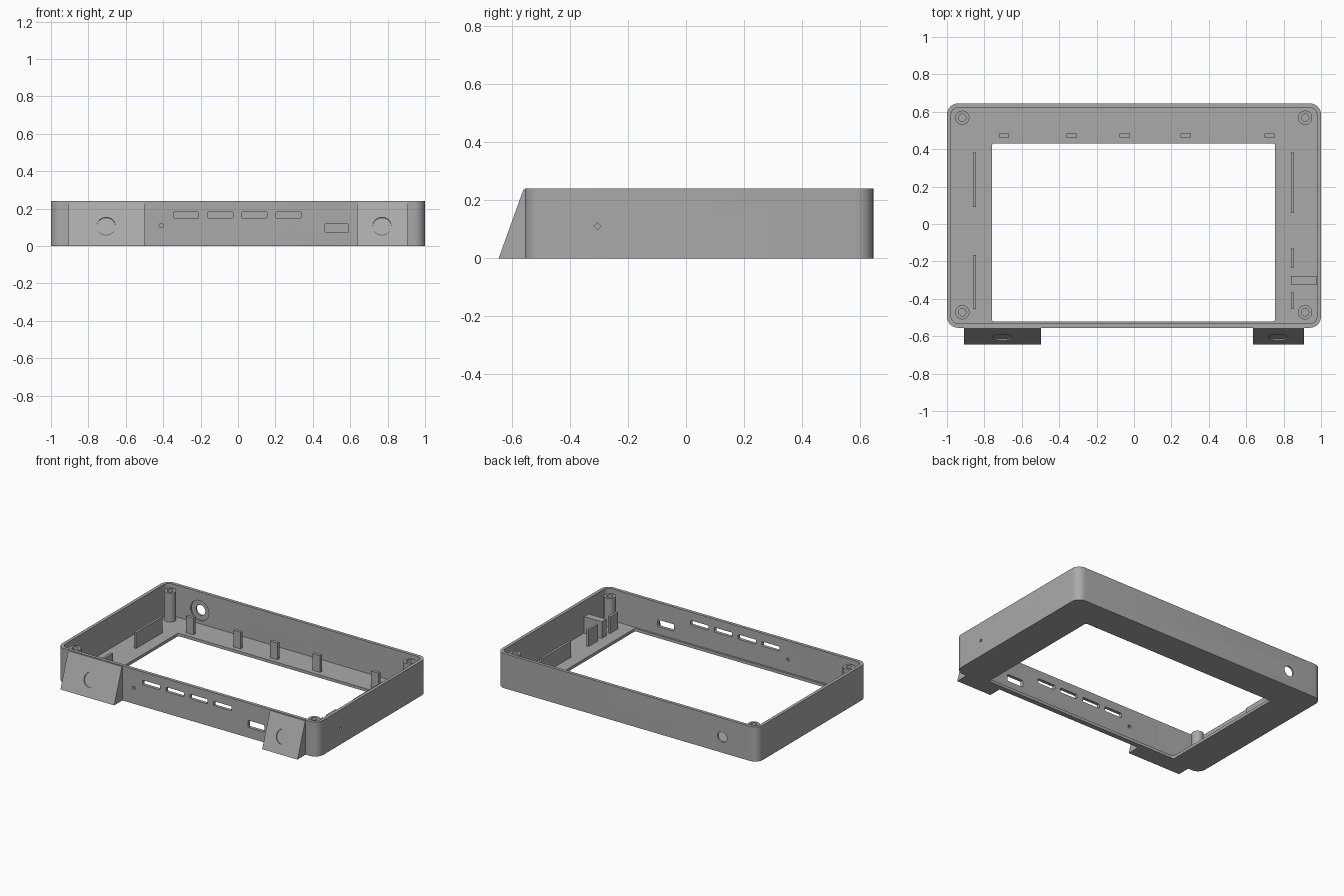
import bpy, bmesh, math
from mathutils import Matrix, Vector

if "Cube" in bpy.data.objects:
    bpy.data.objects.remove(bpy.data.objects["Cube"])

grey = bpy.data.materials.new("mid grey plastic")
grey.diffuse_color = (0.4, 0.4, 0.4, 1)
grey.use_nodes = True
grey.node_tree.nodes["Principled BSDF"].inputs["Base Color"].default_value = grey.diffuse_color


def prism(name, pts, vec):
    """Extrude a closed outline of 3D points along vec."""
    bm = bmesh.new()
    face = bm.faces.new([bm.verts.new(p) for p in pts])
    ext = bmesh.ops.extrude_face_region(bm, geom=[face])
    moved = [e for e in ext["geom"] if isinstance(e, bmesh.types.BMVert)]
    bmesh.ops.translate(bm, verts=moved, vec=Vector(vec))
    bmesh.ops.recalc_face_normals(bm, faces=bm.faces)
    return finish(name, bm)


def finish(name, bm):
    me = bpy.data.meshes.new(name)
    bm.to_mesh(me)
    bm.free()
    me.materials.append(grey)
    ob = bpy.data.objects.new(name, me)
    bpy.context.collection.objects.link(ob)
    return ob


def rounded(x0, x1, y0, y1, r, n=8):
    """Rounded rectangle outline in two dimensions."""
    out = []
    for cx, cy, a0 in ((x1 - r, y1 - r, 0), (x0 + r, y1 - r, 90),
                       (x0 + r, y0 + r, 180), (x1 - r, y0 + r, 270)):
        for i in range(n + 1):
            a = math.radians(a0 + 90 * i / n)
            out.append((cx + r * math.cos(a), cy + r * math.sin(a)))
    return out


def slab(name, x0, x1, y0, y1, z0, z1, r):
    return prism(name, [(x, y, z0) for x, y in rounded(x0, x1, y0, y1, r)], (0, 0, z1 - z0))


def box(name, x0, x1, y0, y1, z0, z1):
    return prism(name, [(x0, y0, z0), (x1, y0, z0), (x1, y1, z0), (x0, y1, z0)], (0, 0, z1 - z0))


def cylinder(name, centre, axis, r, depth, sides=32):
    bm = bmesh.new()
    rot = Vector(axis).to_track_quat('Z', 'Y').to_matrix().to_4x4()
    bmesh.ops.create_cone(bm, cap_ends=True, segments=sides, radius1=r, radius2=r,
                          depth=depth, matrix=Matrix.Translation(centre) @ rot)
    return finish(name, bm)


def cut(target, cutters):
    """Subtract every cutter, then discard it."""
    for c in cutters:
        mod = target.modifiers.new("cut", 'BOOLEAN')
        mod.operation, mod.solver, mod.object = 'DIFFERENCE', 'EXACT', c
        bpy.context.view_layer.update()
        dg = bpy.context.evaluated_depsgraph_get()
        me = bpy.data.meshes.new_from_object(target.evaluated_get(dg))
        target.modifiers.clear()
        target.data = me
        bpy.data.objects.remove(c)


H, FLOOR, WALL = 0.24, 0.02, 0.022
Y0, Y1 = -0.555, 0.645

# Tray with rounded corners, hollow inside and a large window in the floor
case = slab("case", -1, 1, Y0, Y1, 0, H, 0.06)
cutters = [slab("hollow", -1 + WALL, 1 - WALL, Y0 + WALL, Y1 - WALL, FLOOR, H + 0.1, 0.04),
           slab("window", -0.76, 0.755, -0.52, 0.43, -0.1, 0.1, 0.012)]

# Front slots and connector opening
for x0, x1, z0, z1 in ((-0.345, -0.21, 0.15, 0.182), (-0.163, -0.027, 0.15, 0.182),
                       (0.02, 0.156, 0.15, 0.182), (0.202, 0.338, 0.15, 0.182),
                       (0.465, 0.59, 0.072, 0.12)):
    outline = [(x, -0.6, z) for x, z in rounded(x0, x1, z0, z1, 0.006, 3)]
    cutters.append(prism("slot", outline, (0, 0.1, 0)))

# Small holes in front and right walls, stepped hole in the back wall
cutters += [cylinder("pin_hole", (-0.41, Y0, 0.11), (0, 1, 0), 0.012, 0.1, 8),
            cylinder("side_hole", (1, -0.305, 0.11), (1, 0, 0), 0.012, 0.1, 4),
            cylinder("back_hole", (-0.73, Y1, 0.11), (0, 1, 0), 0.036, 0.1),
            cylinder("back_recess", (-0.73, Y1 - WALL, 0.11), (0, 1, 0), 0.07, 0.02)]
cut(case, cutters)

# Sloped button housings on the front, each with a shallow round recess
normal = Vector((0, -H, 0.085)).normalized()
for side, x0, x1, cx in (("left", -0.91, -0.498, -0.705), ("right", 0.637, 0.908, 0.77)):
    housing = prism(side + "_housing", [(x0, Y0 + 0.005, 0), (x0, -0.645, 0),
                                        (x0, -0.56, H - 0.004), (x0, Y0 + 0.005, H - 0.004)],
                    (x1 - x0, 0, 0))
    centre = Vector((cx, -0.645 + 0.085 * 0.107 / H, 0.107))
    cut(housing, [cylinder("recess", centre, normal, 0.05, 0.016)])

# Hollow screw posts in the corners
for x in (-0.918, 0.915):
    for y in (-0.472, 0.568):
        post = cylinder("screw_post", (x, y, 0.117), (0, 0, 1), 0.038, 0.206)
        cut(post, [cylinder("bore", (x, y, 0.18), (0, 0, 1), 0.02, 0.28)])

# Row of pegs along the back
for x in (-0.695, -0.332, -0.05, 0.277, 0.725):
    box("back_peg", x - 0.028, x + 0.028, 0.463, 0.485, FLOOR - 0.005, 0.135)

# Upright ribs beside the window
for x, y0, y1, top in ((-0.853, 0.09, 0.382, 0.13), (-0.853, -0.455, -0.165, 0.085),
                       (0.847, 0.06, 0.382, 0.13), (0.847, -0.235, -0.13, 0.135),
                       (0.847, -0.453, -0.365, 0.135)):
    box("side_rib", x - 0.008, x + 0.008, y0, y1, FLOOR - 0.005, top)

# Bracket behind the side hole
box("side_bracket", 0.84, 0.975, -0.327, -0.277, FLOOR - 0.005, 0.135)

# Smooth the curved walls, keep edges sharp
for ob in bpy.context.scene.objects:
    ob.select_set(True)
bpy.context.view_layer.objects.active = case
bpy.ops.object.shade_smooth_by_angle(angle=math.radians(30))
